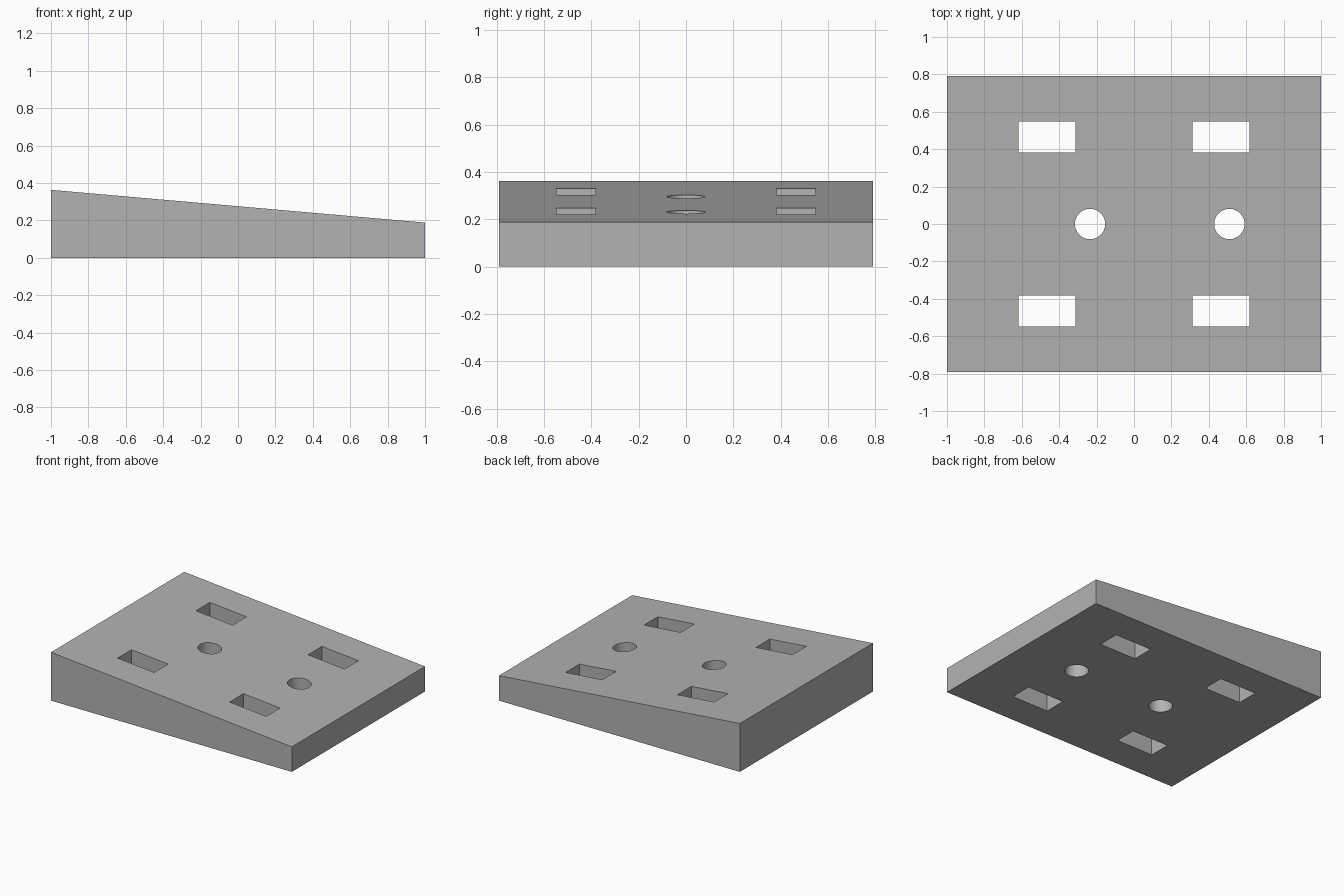
import bpy, bmesh
from mathutils import Matrix, Vector

cube = bpy.data.objects.get("Cube")
if cube:
    bpy.data.objects.remove(cube, do_unlink=True)

HALF_Y = 0.79
HIGH, LOW = 0.363, 0.188

grey = bpy.data.materials.new("plain grey")
grey.use_nodes = True
colour = (0.45, 0.45, 0.45, 1)
grey.diffuse_color = colour
grey.node_tree.nodes["Principled BSDF"].inputs["Base Color"].default_value = colour


def add_object(name, bm):
    bmesh.ops.recalc_face_normals(bm, faces=bm.faces)
    mesh = bpy.data.meshes.new(name)
    bm.to_mesh(mesh)
    bm.free()
    mesh.materials.append(grey)
    obj = bpy.data.objects.new(name, mesh)
    bpy.context.collection.objects.link(obj)
    return obj


# Wedge block: side profile extruded from front to back
bm = bmesh.new()
profile = [(-1, 0), (1, 0), (1, LOW), (-1, HIGH)]
face = bm.faces.new([bm.verts.new((x, -HALF_Y, z)) for x, z in profile])
side = bmesh.ops.extrude_face_region(bm, geom=[face])
verts = [g for g in side["geom"] if isinstance(g, bmesh.types.BMVert)]
bmesh.ops.translate(bm, verts=verts, vec=Vector((0, 2 * HALF_Y, 0)))
block = add_object("wedge_block", bm)

# Cutters: four rectangular slots and two round holes, all the way through
bm = bmesh.new()
for x in (-0.465, 0.465):
    for y in (-0.465, 0.465):
        bmesh.ops.create_cube(bm, size=1, matrix=Matrix.Translation((x, y, 0.2))
                              @ Matrix.Diagonal((0.304, 0.165, 1, 1)))
for x in (-0.235, 0.51):
    bmesh.ops.create_cone(bm, cap_ends=True, segments=64, radius1=0.081, radius2=0.081,
                          depth=1, matrix=Matrix.Translation((x, 0, 0.2)))
cutter = add_object("hole_cutter", bm)
cutter.hide_render = True

cut = block.modifiers.new("holes", "BOOLEAN")
cut.operation = "DIFFERENCE"
cut.solver = "EXACT"
cut.object = cutter
bpy.context.view_layer.objects.active = block
block.select_set(True)
bpy.ops.object.modifier_apply(modifier=cut.name)
bpy.data.objects.remove(cutter, do_unlink=True)

# Smooth bores, sharp edges elsewhere
bpy.ops.object.shade_smooth_by_angle(angle=0.5)
